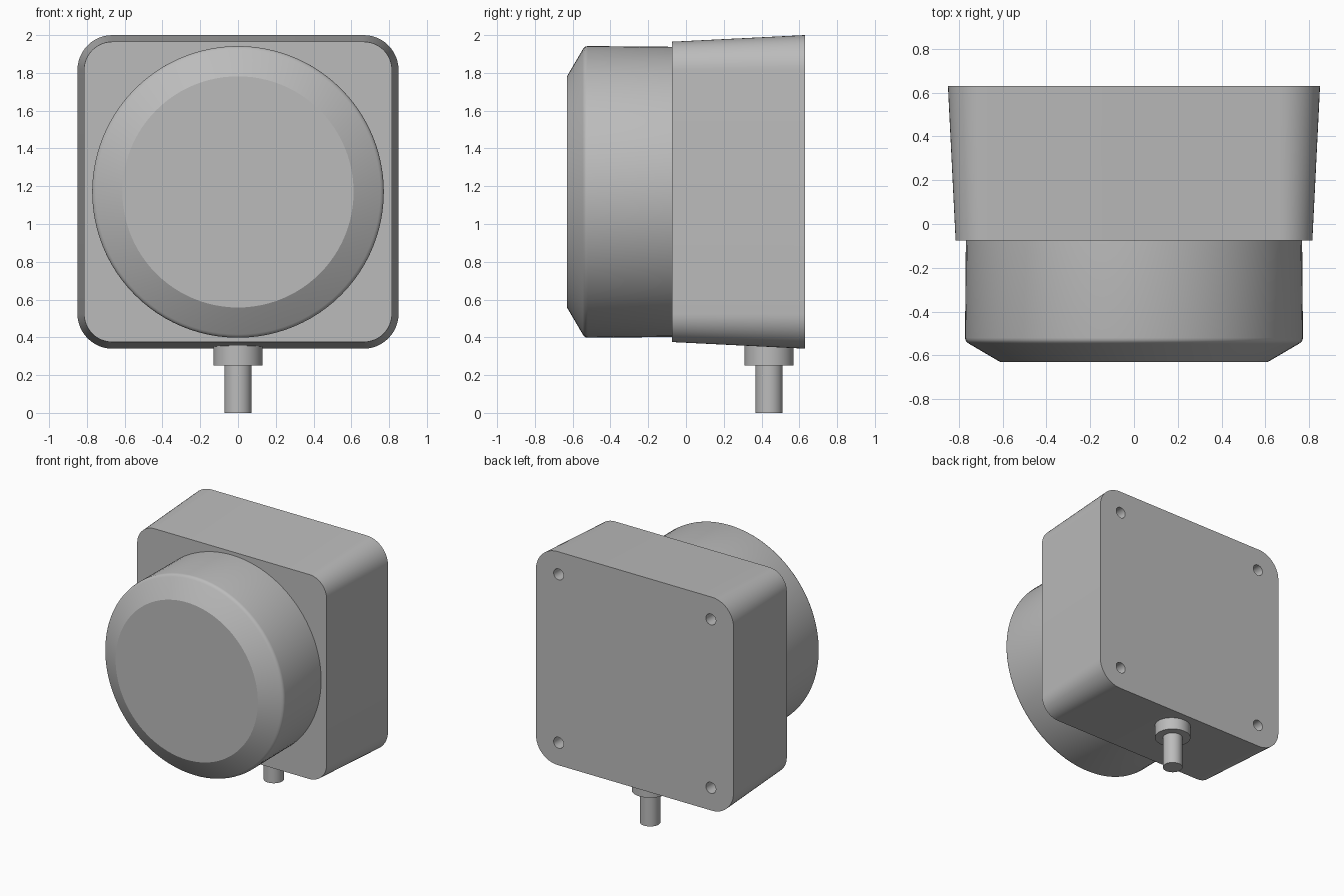
import bpy, bmesh
from math import sin, cos, pi, radians
from mathutils import Matrix, Vector

if "Cube" in bpy.data.objects:
    bpy.data.objects.remove(bpy.data.objects["Cube"])

CENTRE_Z = 1.17

grey = bpy.data.materials.new("plain grey")
grey.use_nodes = True
grey.diffuse_color = (0.5, 0.5, 0.5, 1)
grey.node_tree.nodes["Principled BSDF"].inputs["Base Color"].default_value = (0.5, 0.5, 0.5, 1)


def finish(name, bm):
    bmesh.ops.recalc_face_normals(bm, faces=bm.faces)
    mesh = bpy.data.meshes.new(name)
    bm.to_mesh(mesh)
    bm.free()
    mesh.materials.append(grey)
    obj = bpy.data.objects.new(name, mesh)
    bpy.context.collection.objects.link(obj)
    return obj


def smooth(obj, angle=28):
    bpy.ops.object.select_all(action='DESELECT')
    obj.select_set(True)
    bpy.context.view_layer.objects.active = obj
    bpy.ops.object.shade_smooth_by_angle(angle=radians(angle))


def loft(name, rings):
    """Skin a list of equal-length point rings and cap both ends."""
    bm = bmesh.new()
    loops = [[bm.verts.new(p) for p in ring] for ring in rings]
    n = len(loops[0])
    for a, b in zip(loops, loops[1:]):
        for i in range(n):
            j = (i + 1) % n
            bm.faces.new((a[i], a[j], b[j], b[i]))
    bm.faces.new(loops[0])
    bm.faces.new(loops[-1])
    return finish(name, bm)


def rounded_square(y, half_x, half_z, radius, steps=12):
    points = []
    for k, (sx, sz) in enumerate(((1, 1), (-1, 1), (-1, -1), (1, -1))):
        for i in range(steps + 1):
            a = (k + i / steps) * pi / 2
            points.append((sx * (half_x - radius) + radius * cos(a), y,
                           CENTRE_Z + sz * (half_z - radius) + radius * sin(a)))
    return points


def circle(axis, centre, radius, n):
    c = Vector(centre)
    ring = []
    for i in range(n):
        u, v = radius * cos(2 * pi * i / n), radius * sin(2 * pi * i / n)
        ring.append(c + Vector((u, 0, v) if axis == 'y' else (u, v, 0)))
    return ring


# Tapered housing with rounded corners
housing = loft("housing", [rounded_square(-0.075, 0.815, 0.795, 0.15),
                           rounded_square(0.63, 0.85, 0.83, 0.185)])

# Four blind screw holes in the back
bm = bmesh.new()
for sx in (-1, 1):
    for sz in (-1, 1):
        place = Matrix.Translation((sx * 0.655, 0.58, CENTRE_Z + sz * 0.655))
        bmesh.ops.create_cone(bm, cap_ends=True, segments=24, radius1=0.043, radius2=0.043,
                              depth=0.4, matrix=place @ Matrix.Rotation(pi / 2, 4, 'X'))
cutter = finish("screw_hole_cutter", bm)
cutter.hide_render = True
cut = housing.modifiers.new("screw holes", 'BOOLEAN')
cut.operation, cut.solver, cut.object = 'DIFFERENCE', 'EXACT', cutter
bpy.context.view_layer.objects.active = housing
bpy.ops.object.modifier_apply(modifier=cut.name)
bpy.data.objects.remove(cutter)
smooth(housing)

# Round front cover with a softened shoulder and a bevelled face
profile = [(-0.05, 0.768), (-0.52, 0.772), (-0.531, 0.77), (-0.54, 0.764),
           (-0.547, 0.754), (-0.63, 0.612)]
cover = loft("front_cover", [circle('y', (0, y, CENTRE_Z), r, 96) for y, r in profile])
smooth(cover)

# Cable gland and cable under the housing
for name, radius, low, high in (("cable_gland", 0.13, 0.25, 0.37), ("cable", 0.072, 0, 0.26)):
    part = loft(name, [circle('z', (0, 0.44, z), radius, 40) for z in (low, high)])
    smooth(part)
